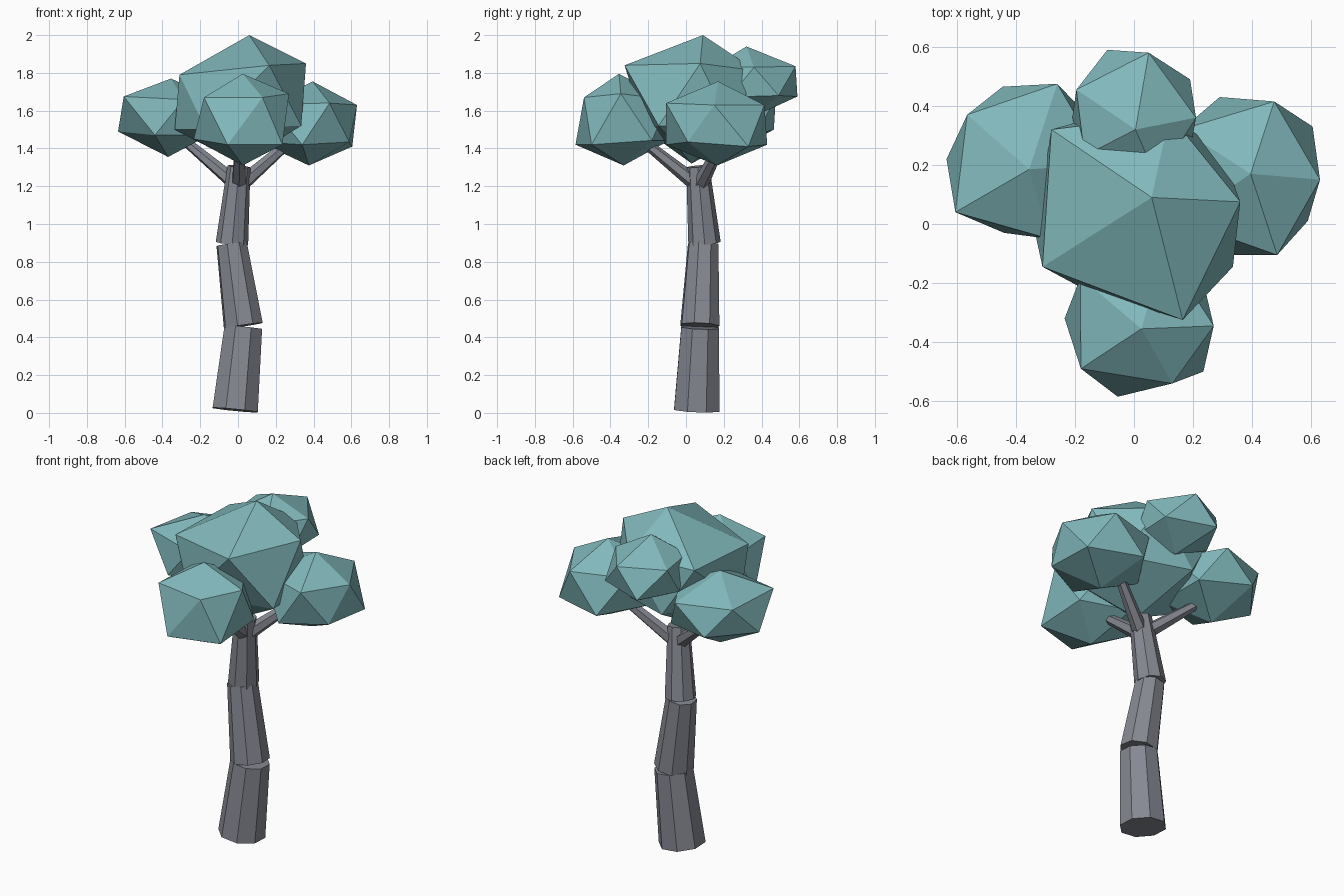
import bpy, bmesh
from mathutils import Vector, Matrix


def material(name, rgb):
    m = bpy.data.materials.new(name)
    m.diffuse_color = (*rgb, 1)
    return m


BARK = material("bark", (0.24, 0.25, 0.29))
LEAF = material("leaf", (0.22, 0.48, 0.50))


def add_object(name, bm, mat):
    mesh = bpy.data.meshes.new(name)
    bm.to_mesh(mesh)
    bm.free()
    mesh.materials.append(mat)
    obj = bpy.data.objects.new(name, mesh)
    bpy.context.collection.objects.link(obj)


def limb(name, start, end, r1, r2, sides):
    """Tapered, capped cylinder running from start to end."""
    a, b = Vector(start), Vector(end)
    axis = b - a
    mat = Matrix.Translation((a + b) / 2) @ axis.to_track_quat('Z', 'Y').to_matrix().to_4x4()
    bm = bmesh.new()
    bmesh.ops.create_cone(bm, cap_ends=True, segments=sides, radius1=r1, radius2=r2,
                          depth=axis.length, matrix=mat)
    add_object(name, bm, BARK)


def clump(name, centre, r, rz, pins):
    """Flattened icosahedron whose nearest corners are pulled to the pins."""
    bm = bmesh.new()
    bmesh.ops.create_icosphere(bm, subdivisions=1, radius=1)
    bmesh.ops.transform(bm, verts=bm.verts,
                        matrix=Matrix.Translation(centre) @ Matrix.Diagonal((r, r, rz, 1)))
    free = list(bm.verts)
    for pin in map(Vector, pins):
        v = min(free, key=lambda w: (w.co - pin).length)
        v.co = pin
        free.remove(v)
    add_object(name, bm, LEAF)


# Trunk: three leaning sections
limb("trunk_lower", (-0.015, 0.057, 0.015), (0.028, 0.075, 0.453), 0.13, 0.108, 8)
limb("trunk_middle", (0.028, 0.073, 0.462), (-0.034, 0.091, 0.895), 0.108, 0.084, 8)
limb("trunk_upper", (-0.032, 0.098, 0.898), (0.005, 0.062, 1.305), 0.086, 0.061, 8)

# Branches
for name, tip in (("branch_front", (0.01, -0.23, 1.44)),
                  ("branch_right", (0.27, 0.19, 1.43)),
                  ("branch_left", (-0.27, 0.19, 1.43))):
    limb(name, (0.005, 0.07, 1.20), tip, 0.043, 0.026, 6)

# Foliage
clump("foliage_centre", (0.01, 0.03, 1.66), 0.40, 0.34,
      [(0.06, 0.09, 2.0), (0.36, 0.075, 1.85), (0.165, -0.325, 1.84),
       (-0.31, -0.145, 1.79), (-0.28, 0.32, 1.80), (0.335, -0.145, 1.52),
       (-0.335, -0.03, 1.50), (-0.17, -0.22, 1.50)])
clump("foliage_left", (-0.37, 0.205, 1.565), 0.30, 0.21,
      [(-0.355, 0.185, 1.77), (-0.565, 0.37, 1.66), (-0.26, 0.475, 1.66),
       (-0.605, 0.04, 1.675), (-0.635, 0.22, 1.49), (-0.445, 0.465, 1.50),
       (-0.44, -0.03, 1.47)])
clump("foliage_right", (0.375, 0.165, 1.535), 0.295, 0.225,
      [(0.395, 0.17, 1.755), (0.475, 0.415, 1.63), (0.63, 0.15, 1.63),
       (0.485, -0.105, 1.64), (0.605, 0.33, 1.41), (0.34, -0.105, 1.42),
       (0.29, 0.43, 1.42)])
clump("foliage_front", (0.025, -0.33, 1.55), 0.285, 0.24,
      [(0.025, -0.355, 1.795), (0.13, -0.54, 1.67), (-0.18, -0.49, 1.67),
       (0.27, -0.345, 1.69), (-0.055, -0.585, 1.42), (-0.235, -0.32, 1.45),
       (0.235, -0.50, 1.42)])
clump("foliage_back", (0.01, 0.36, 1.755), 0.245, 0.185,
      [(0.005, 0.32, 1.94), (0.05, 0.58, 1.835), (-0.195, 0.455, 1.83),
       (0.21, 0.36, 1.83), (-0.09, 0.59, 1.675), (0.19, 0.49, 1.68)])
